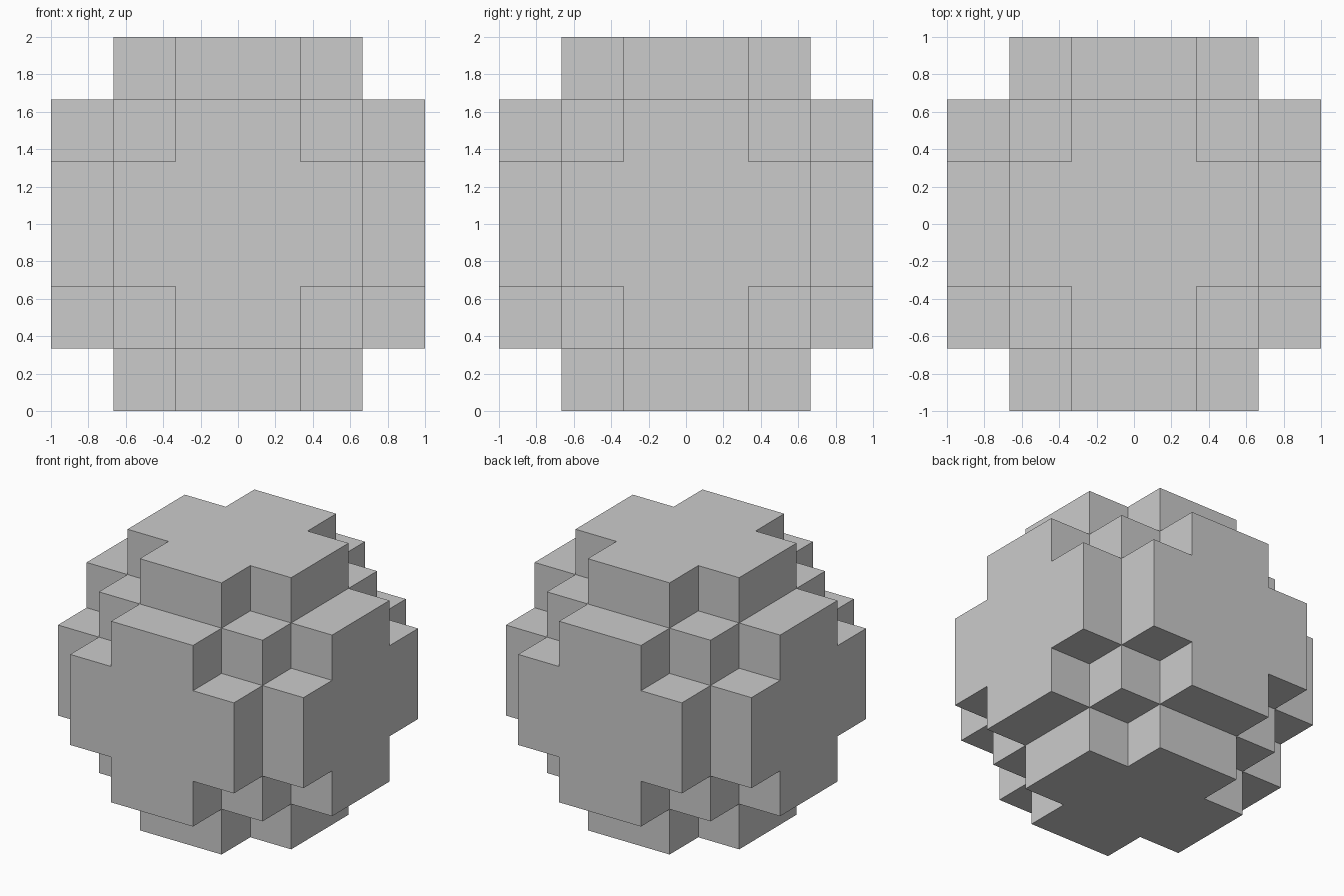
import bpy, bmesh
from itertools import product
from mathutils import Vector

if "Cube" in bpy.data.objects:
    bpy.data.objects.remove(bpy.data.objects["Cube"])

CELL = 1 / 3      # block size
N = 6             # blocks along each axis
RADIUS = 3        # sphere radius in blocks


def filled(c):
    # a block is solid when its centre lies inside the sphere
    return (Vector(c) - Vector((2.5, 2.5, 2.5))).length <= RADIUS


bm = bmesh.new()

# Outer faces of every solid block
for cell in product(range(N), repeat=3):
    if not filled(cell):
        continue
    for axis, side in product(range(3), (-1, 1)):
        neighbour = list(cell)
        neighbour[axis] += side
        if filled(neighbour):
            continue
        u, v = (axis + 1) % 3, (axis + 2) % 3
        corners = []
        for du, dv in ((0, 0), (1, 0), (1, 1), (0, 1)):
            p = Vector(cell)
            p[axis] += max(side, 0)
            p[u] += du
            p[v] += dv
            corners.append(bm.verts.new((p - Vector((3, 3, 0))) * CELL))
        bm.faces.new(corners if side > 0 else corners[::-1])

# Weld the shell and merge coplanar squares into clean flat faces
bmesh.ops.remove_doubles(bm, verts=bm.verts[:], dist=1e-4)
bmesh.ops.dissolve_limit(bm, angle_limit=0.01, verts=bm.verts[:], edges=bm.edges[:])

mesh = bpy.data.meshes.new("block_sphere")
bm.to_mesh(mesh)
bm.free()
bpy.context.collection.objects.link(bpy.data.objects.new("block_sphere", mesh))
